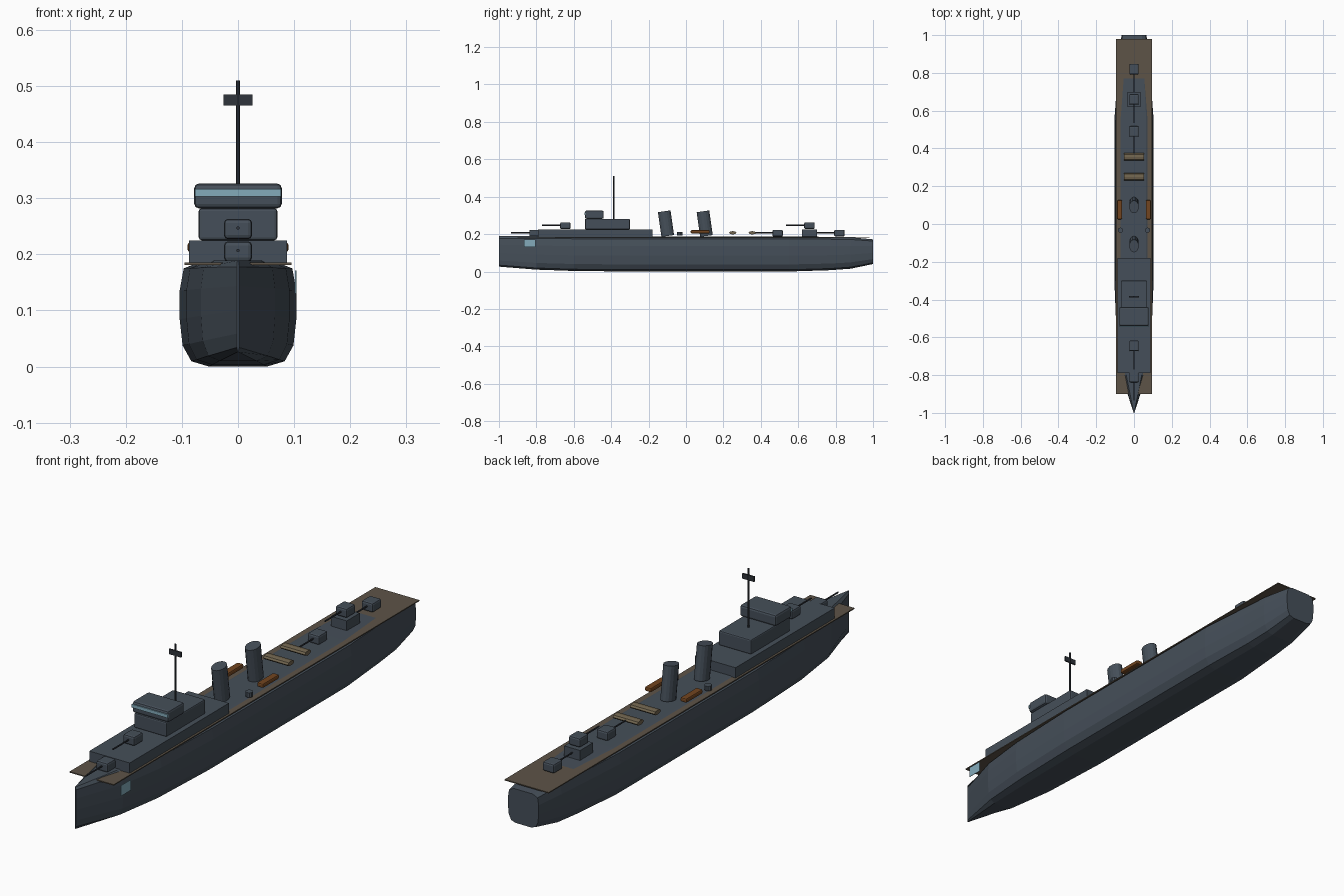
import bpy, bmesh
from mathutils import Matrix, Vector
from math import radians

if "Cube" in bpy.data.objects:
    bpy.data.objects.remove(bpy.data.objects["Cube"], do_unlink=True)


def material(name, r, g, b):
    m = bpy.data.materials.new(name)
    m.use_nodes = True
    m.diffuse_color = (r, g, b, 1)
    m.node_tree.nodes["Principled BSDF"].inputs["Base Color"].default_value = (r, g, b, 1)
    return m


GREY = material("naval grey", 0.06, 0.078, 0.1)
DARK = material("dark steel", 0.028, 0.034, 0.043)
DECK = material("weathered deck", 0.11, 0.088, 0.064)
TAN = material("tan tube", 0.16, 0.125, 0.075)
WOOD = material("boat wood", 0.17, 0.06, 0.014)
GLASS = material("pale blue", 0.23, 0.41, 0.5)


def finish(name, bm, mat):
    bmesh.ops.recalc_face_normals(bm, faces=bm.faces[:])
    mesh = bpy.data.meshes.new(name)
    bm.to_mesh(mesh)
    bm.free()
    mesh.materials.append(mat)
    ob = bpy.data.objects.new(name, mesh)
    bpy.context.collection.objects.link(ob)
    return ob


def box(name, xs, ys, zs, mat, bevel=0.0):
    """Box from its extents, with optional softened edges."""
    bm = bmesh.new()
    lo, hi = Vector((xs[0], ys[0], zs[0])), Vector((xs[1], ys[1], zs[1]))
    m = Matrix.Translation((lo + hi) / 2) @ Matrix.Diagonal((*(hi - lo), 1))
    bmesh.ops.create_cube(bm, size=1, matrix=m)
    ob = finish(name, bm, mat)
    if bevel:
        mod = ob.modifiers.new("edge", "BEVEL")
        mod.width, mod.segments = bevel, 2
    return ob


def rod(name, centre, length, rx, ry, mat, tilt=0, axis="X", sides=12):
    """Elliptical cylinder, tilted about an axis."""
    bm = bmesh.new()
    m = (Matrix.Translation(centre) @ Matrix.Rotation(radians(tilt), 4, axis)
         @ Matrix.Diagonal((rx, ry, length, 1)))
    bmesh.ops.create_cone(bm, cap_ends=True, segments=sides, radius1=1,
                          radius2=1, depth=1, matrix=m)
    return finish(name, bm, mat)


# Hull: one rounded section lofted along the stations
half = [(0.5, 0), (0.8, 0.05), (0.95, 0.2), (1, 0.45), (1, 0.72), (0.93, 0.93), (0.62, 1)]
section = half + [(-x, z) for x, z in reversed(half)]
stations = [  # y, half width, keel z, deck z
    (-1, 0.002, 0.026, 0.189), (-0.8, 0.066, 0.01, 0.189), (-0.6, 0.092, 0.003, 0.188),
    (-0.3, 0.104, 0, 0.188), (0.55, 0.104, 0, 0.188), (0.77, 0.088, 0.007, 0.185),
    (0.88, 0.081, 0.015, 0.183), (1, 0.066, 0.04, 0.172)]
bm = bmesh.new()
rings = [[bm.verts.new((x * w, y, lo + z * (hi - lo))) for x, z in section]
         for y, w, lo, hi in stations]
for a, b in zip(rings, rings[1:]):
    for i in range(len(section)):
        j = (i + 1) % len(section)
        bm.faces.new((a[i], a[j], b[j], b[i]))
bm.faces.new(rings[0])
bm.faces.new(rings[-1])
finish("hull", bm, GREY)

# Deck plate and bow panel
box("deck_plate", (-0.095, 0.095), (-0.9, 0.98), (0.181, 0.185), DECK)
box("bow_panel", (0.102, 0.104), (-0.867, -0.805), (0.13, 0.171), GLASS)

# Forward superstructure
box("forecastle", (-0.087, 0.087), (-0.79, -0.18), (0.183, 0.225), GREY)
box("bridge_base", (-0.07, 0.07), (-0.54, -0.3), (0.225, 0.282), GREY, 0.005)
box("bridge_house", (-0.078, 0.078), (-0.54, -0.44), (0.282, 0.326), GREY, 0.008)
box("bridge_window", (-0.077, 0.077), (-0.544, -0.536), (0.303, 0.316), GLASS)

# Mast
rod("mast", (0, -0.385, 0.395), 0.23, 0.004, 0.004, DARK, sides=8)
box("mast_yard", (-0.026, 0.026), (-0.388, -0.382), (0.465, 0.485), DARK)

# Gun turrets with forward barrels
box("aft_gun_platform", (-0.034, 0.034), (0.62, 0.7), (0.183, 0.225), GREY)
for n, (y, z) in enumerate([(-0.81, 0.187), (-0.645, 0.227), (0.49, 0.187),
                            (0.66, 0.227), (0.82, 0.187)]):
    box(f"turret_{n + 1}", (-0.025, 0.025), (y - 0.028, y + 0.028), (z, z + 0.036), GREY, 0.007)
    rod(f"barrel_{n + 1}", (0, y - 0.07, z + 0.02), 0.11, 0.003, 0.003, DARK, 90, sides=8)

# Raked funnels
for n, y in enumerate([-0.107, 0.1]):
    rod(f"funnel_{n + 1}", (0, y, 0.256), 0.133, 0.025, 0.034, GREY, 8, sides=16)

# Torpedo tubes across the deck
for n, y in enumerate([0.25, 0.355]):
    rod(f"torpedo_tube_{n + 1}", (0, y, 0.207), 0.106, 0.009, 0.02, TAN, 90, "Y", 8)

# Boats and searchlights on both sides
for side, s in (("left", 1), ("right", -1)):
    box(f"{side}_boat", sorted((s * 0.063, s * 0.09)), (0.025, 0.126), (0.204, 0.221), WOOD, 0.005)
    rod(f"{side}_searchlight", (s * 0.072, -0.033, 0.202), 0.018, 0.014, 0.014, GREY, sides=10)
